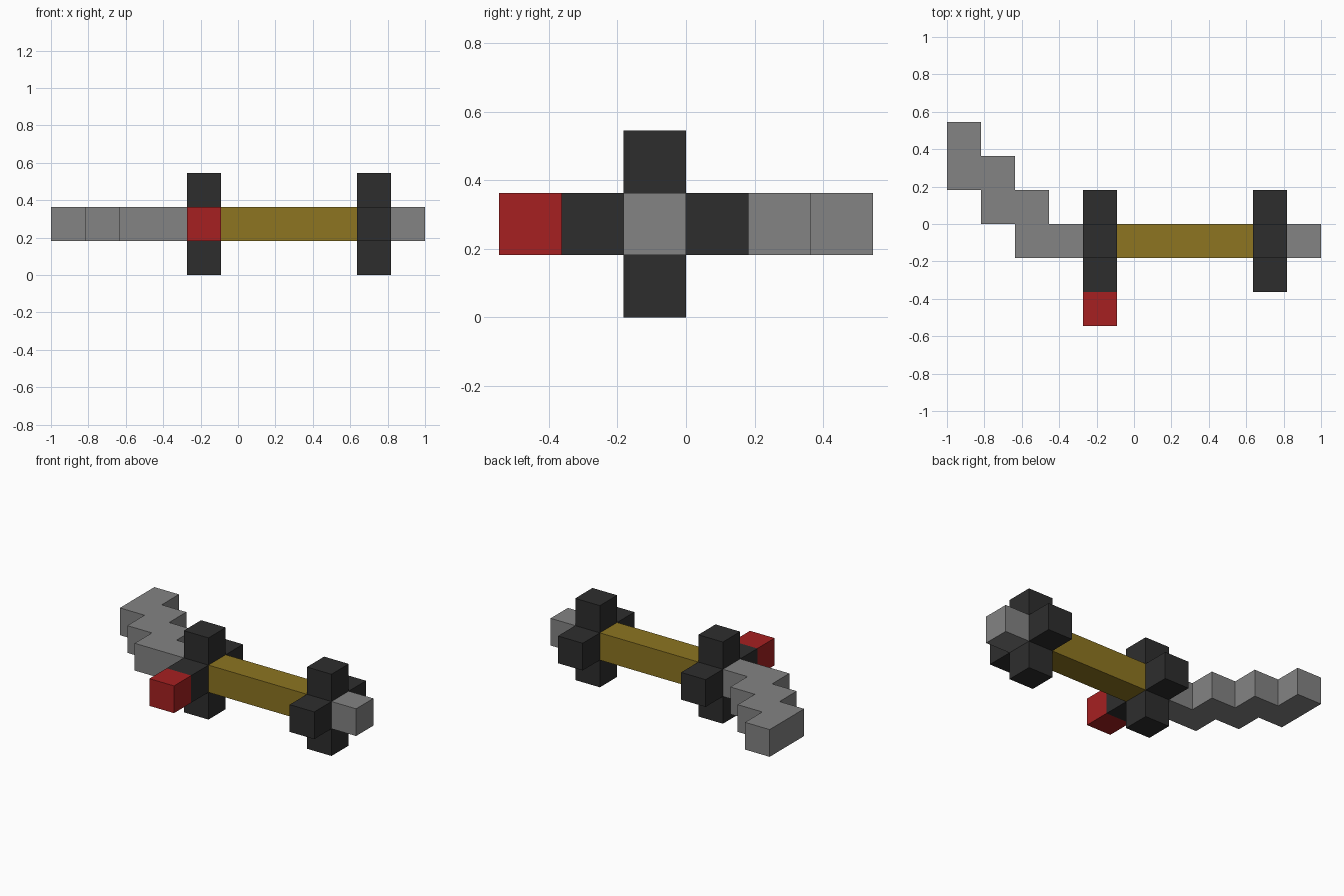
import bpy, bmesh
from mathutils import Vector

cube = bpy.data.objects.get("Cube")
if cube:
    bpy.data.objects.remove(cube, do_unlink=True)

U = 2 / 11                              # one block
ORIGIN = Vector((-1.0, -3 * U, 0.0))    # corner of the block grid


def material(name, rgb):
    mat = bpy.data.materials.new(name)
    mat.use_nodes = True
    mat.diffuse_color = (*rgb, 1)
    mat.node_tree.nodes["Principled BSDF"].inputs["Base Color"].default_value = (*rgb, 1)
    return mat


GREY = material("grey", (0.227, 0.227, 0.227))
BLACK = material("black", (0.027, 0.027, 0.027))
GOLD = material("dark gold", (0.266, 0.178, 0.0152))
RED = material("red", (0.381, 0.0144, 0.0152))


def extrude(name, outline, direction, mat):
    """Solid made by extruding an outline; coordinates are in blocks."""
    bm = bmesh.new()
    face = bm.faces.new([bm.verts.new(ORIGIN + Vector(p) * U) for p in outline])
    top = bmesh.ops.extrude_face_region(bm, geom=[face], use_keep_orig=True)
    moved = [v for v in top["geom"] if isinstance(v, bmesh.types.BMVert)]
    bmesh.ops.translate(bm, verts=moved, vec=Vector(direction) * U)
    bmesh.ops.recalc_face_normals(bm, faces=bm.faces)
    mesh = bpy.data.meshes.new(name)
    bm.to_mesh(mesh)
    bm.free()
    mesh.materials.append(mat)
    obj = bpy.data.objects.new(name, mesh)
    bpy.context.collection.objects.link(obj)
    return obj


def box(name, x, y, z, length, mat):
    """Bar of square section, one block thick, running along x."""
    square = [(x, y, z), (x, y + 1, z), (x, y + 1, z + 1), (x, y, z + 1)]
    return extrude(name, square, (length, 0, 0), mat)


# Stepped blade that bends toward the back
steps = [(4, 2), (4, 3), (3, 3), (3, 4), (2, 4), (2, 5), (1, 5), (1, 6),
         (0, 6), (0, 4), (1, 4), (1, 3), (2, 3), (2, 2)]
extrude("stepped_blade", [(x, y, 1) for x, y in steps], (0, 0, 1), GREY)

# Cross-shaped collars at both ends of the grip
cross = [(1, 1), (2, 1), (2, 0), (3, 0), (3, 1), (4, 1),
         (4, 2), (3, 2), (3, 3), (2, 3), (2, 2), (1, 2)]
for name, x in (("guard_collar", 4), ("pommel_collar", 9)):
    extrude(name, [(x, y, z) for y, z in cross], (1, 0, 0), BLACK)

# Grip, end cap and the red button on the guard
box("grip", 5, 2, 1, 4, GOLD)
box("end_cap", 10, 2, 1, 1, GREY)
box("red_button", 4, 0, 1, 1, RED)
